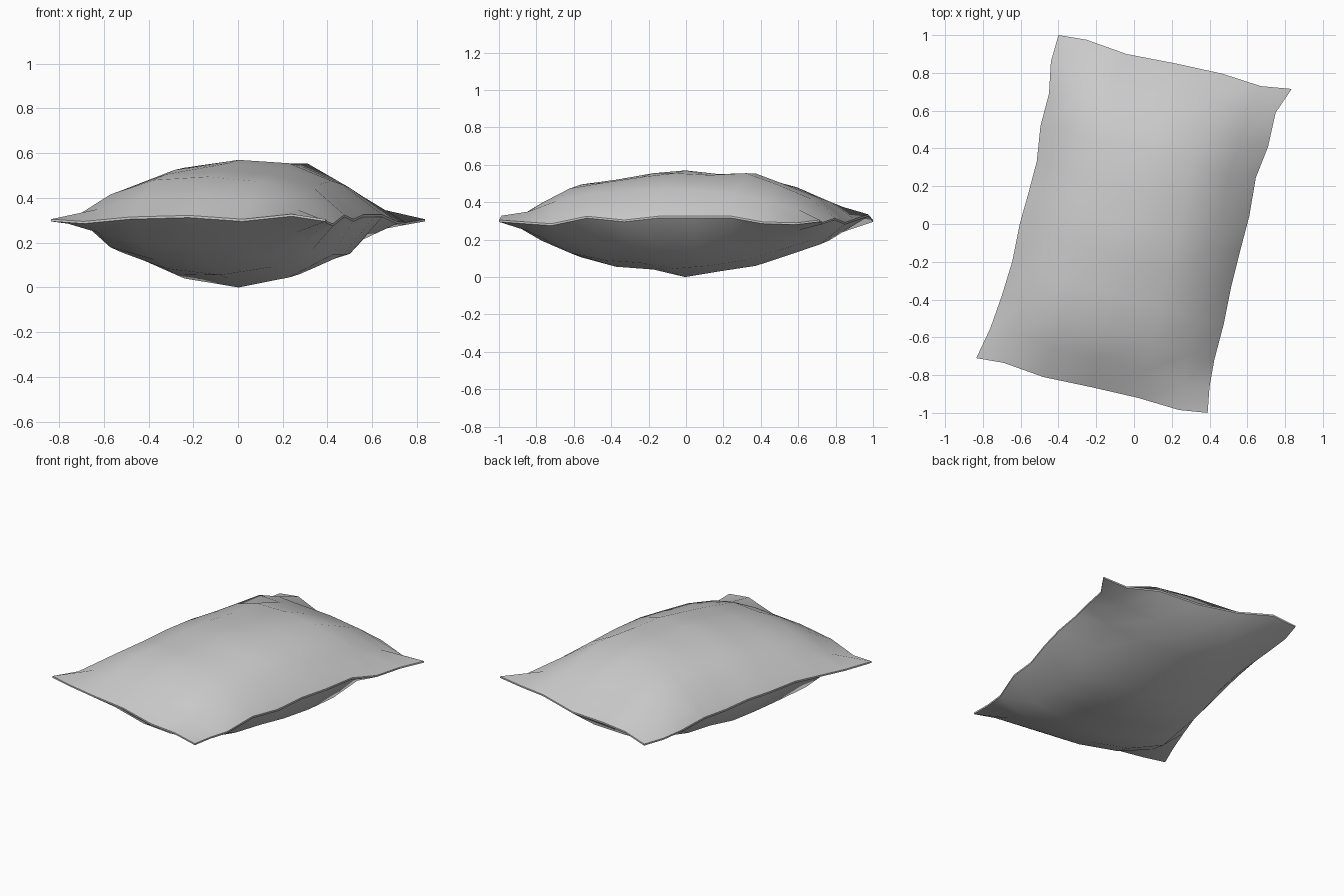
import bpy, bmesh, math
from mathutils import Vector

cube = bpy.data.objects.get("Cube")
if cube:
    bpy.data.objects.remove(cube)

NU, NV = 6, 10      # cloth panels across and along the pillow
SEAM = 0.005        # half the seam thickness

# Seam outline, one run of points for each side
front = [(-.835, -.71, .30), (-.69, -.735, .29), (-.48, -.81, .31), (-.22, -.865, .317),
         (.02, -.92, .30), (.24, -.985, .323), (.39, -1.0, .30)]
back = [(-.40, 1.0, .30), (-.25, .975, .33), (-.04, .90, .305), (.22, .85, .287),
        (.47, .795, .31), (.67, .73, .288), (.835, .715, .30)]
left = [(-.835, -.71, .30), (-.76, -.55, .29), (-.70, -.38, .30), (-.645, -.20, .315),
        (-.605, 0, .315), (-.56, .16, .315), (-.515, .33, .30), (-.495, .52, .315),
        (-.45, .69, .285), (-.44, .86, .295), (-.40, 1.0, .30)]
right = [(.39, -1.0, .30), (.40, -.86, .29), (.425, -.72, .28), (.475, -.53, .32),
         (.515, -.33, .30), (.56, -.15, .32), (.61, .04, .32), (.645, .245, .32),
         (.71, .41, .29), (.75, .59, .285), (.835, .715, .30)]
front, back, left, right = [[Vector(p) for p in side] for side in (front, back, left, right)]

# Swelling of the upper and lower cloth, one row across for each step to the back
top_rows = [(.045, .10, .11, .09, .045),
            (.11, .175, .19, .168, .10),
            (.13, .20, .215, .20, .14),
            (.145, .22, .25, .23, .16),
            (.155, .23, .265, .25, .17),
            (.15, .225, .245, .24, .155),
            (.135, .22, .248, .25, .14),
            (.14, .175, .185, .19, .10),
            (.07, .10, .115, .115, .055)]
low_rows = [(.05, .10, .12, .10, .05),
            (.115, .17, .19, .165, .09),
            (.14, .21, .24, .205, .12),
            (.15, .235, .255, .22, .135),
            (.16, .255, .295, .25, .15),
            (.14, .23, .265, .235, .15),
            (.12, .20, .235, .205, .145),
            (.09, .155, .18, .155, .08),
            (.055, .10, .12, .10, .045)]


def seam_surface(i, j):
    """Blend the four seam sides into a surface point."""
    u, v = i / NU, j / NV
    p = front[i].lerp(back[i], v) + left[j].lerp(right[j], u)
    return p - front[0].lerp(front[-1], u).lerp(back[0].lerp(back[-1], u), v)


bm = bmesh.new()


def cloth_sheet(rows, side):
    """Grid of cloth swelling up (side 1) or down (side -1) from the seam."""
    grid = {}
    for i in range(NU + 1):
        for j in range(NV + 1):
            p = seam_surface(i, j)
            if i in (0, NU) or j in (0, NV):
                z = p.z + side * SEAM
            else:
                z = .30 + side * (SEAM + rows[j - 1][i - 1])
            grid[i, j] = bm.verts.new((p.x, p.y, max(z, 0)))
    for i in range(NU):
        for j in range(NV):
            quad = [grid[i, j], grid[i + 1, j], grid[i + 1, j + 1], grid[i, j + 1]]
            bm.faces.new(quad[::side])
    return grid


top = cloth_sheet(top_rows, 1)
low = cloth_sheet(low_rows, -1)

# Thin seam joining the two sheets, with crisp edges
rim = ([(i, 0) for i in range(NU)] + [(NU, j) for j in range(NV)]
       + [(i, NV) for i in range(NU, 0, -1)] + [(0, j) for j in range(NV, 0, -1)])
for a, b in zip(rim, rim[1:] + rim[:1]):
    strip = bm.faces.new((low[a], low[b], top[b], top[a]))
    for edge in strip.edges:
        edge.smooth = False

mesh = bpy.data.meshes.new("pillow")
bm.to_mesh(mesh)
bm.free()
pillow = bpy.data.objects.new("pillow", mesh)
bpy.context.collection.objects.link(pillow)

# Plain cloth
cloth = bpy.data.materials.new("light grey cloth")
cloth.use_nodes = True
colour = (.6, .6, .6, 1)
cloth.diffuse_color = colour
cloth.node_tree.nodes["Principled BSDF"].inputs["Base Color"].default_value = colour
mesh.materials.append(cloth)

bpy.ops.object.select_all(action='DESELECT')
pillow.select_set(True)
bpy.context.view_layer.objects.active = pillow
bpy.ops.object.shade_smooth_by_angle(angle=math.radians(50), keep_sharp_edges=True)
